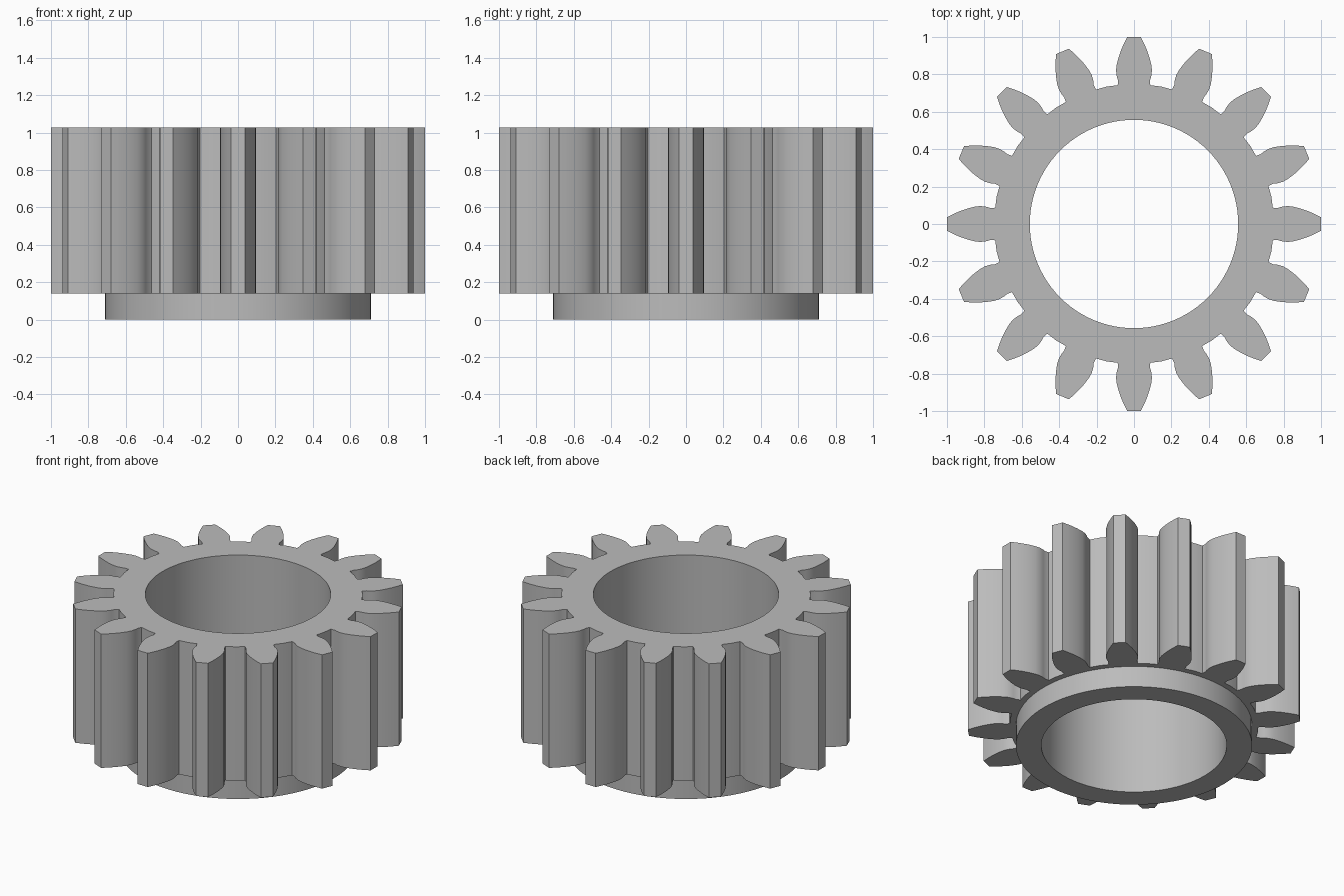
import bpy, bmesh
from math import sin, cos, pi, tau

cube = bpy.data.objects.get("Cube")
if cube:
    bpy.data.objects.remove(cube, do_unlink=True)

TEETH, SEGMENTS = 16, 96
BORE, HUB = 0.557, 0.71
HUB_TOP, GEAR_TOP = 0.14, 1.027

steel = bpy.data.materials.new("steel_grey")
steel.use_nodes = True
grey = (0.5, 0.5, 0.5, 1)
steel.diffuse_color = grey
steel.node_tree.nodes["Principled BSDF"].inputs["Base Color"].default_value = grey


def circle(radius):
    return [(radius * cos(tau * i / SEGMENTS), radius * sin(tau * i / SEGMENTS))
            for i in range(SEGMENTS)]


def gear_outline():
    # one flank as (distance from the axis, half width), mirrored and repeated
    flank = [(0.742, 0.087), (0.77, 0.086), (0.79, 0.092), (0.82, 0.096), (0.85, 0.093),
             (0.89, 0.083), (0.93, 0.069), (0.965, 0.054), (0.999, 0.037)]
    tooth = [(r, -w) for r, w in flank] + [(r, w) for r, w in reversed(flank)]
    points = []
    for i in range(TEETH):
        a = tau * i / TEETH
        points += [(r * cos(a) - w * sin(a), r * sin(a) + w * cos(a)) for r, w in tooth]
        # middle of the rounded gap floor
        b = a + pi / TEETH
        points.append((0.749 * cos(b), 0.749 * sin(b)))
    return points


bm = bmesh.new()


def ring(points, z):
    verts = [bm.verts.new((x, y, z)) for x, y in points]
    edges = [bm.edges.new((v, verts[i - 1])) for i, v in enumerate(verts)]
    return verts, edges


def wall(low, high):
    a, b = low[0], high[0]
    for i in range(len(a)):
        bm.faces.new((a[i - 1], a[i], b[i], b[i - 1]))


def cap(outer, inner, direction):
    bmesh.ops.triangle_fill(bm, edges=outer[1] + inner[1], use_beauty=True,
                            normal=(0, 0, direction))


# Outlines at each level
teeth_low, teeth_high = ring(gear_outline(), HUB_TOP), ring(gear_outline(), GEAR_TOP)
hub_low, hub_high = ring(circle(HUB), 0), ring(circle(HUB), HUB_TOP)
bore_low, bore_high = ring(circle(BORE), 0), ring(circle(BORE), GEAR_TOP)

# Flat ends, then upright walls
cap(teeth_high, bore_high, 1)
cap(teeth_low, hub_high, -1)
cap(hub_low, bore_low, -1)
wall(teeth_low, teeth_high)
wall(hub_low, hub_high)
wall(bore_low, bore_high)
bmesh.ops.recalc_face_normals(bm, faces=bm.faces[:])

mesh = bpy.data.meshes.new("spur_gear")
bm.to_mesh(mesh)
bm.free()
mesh.materials.append(steel)
gear = bpy.data.objects.new("spur_gear", mesh)
bpy.context.collection.objects.link(gear)

# Smooth flanks and bore with crisp corners
bpy.ops.object.select_all(action="DESELECT")
gear.select_set(True)
bpy.context.view_layer.objects.active = gear
bpy.ops.object.shade_smooth_by_angle(angle=pi / 7)
